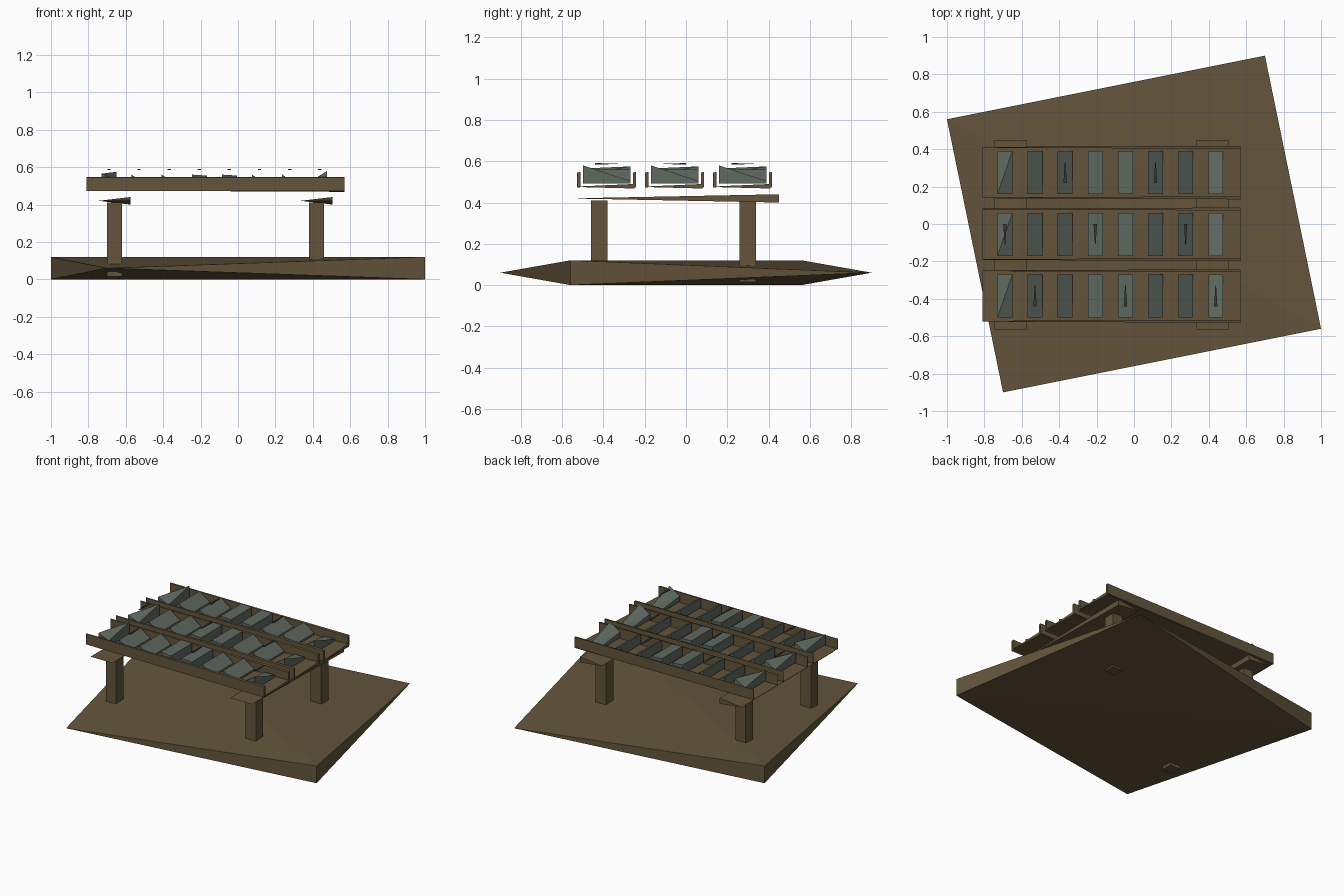
import bpy
import bmesh

cube = bpy.data.objects.get("Cube")
if cube:
    bpy.data.objects.remove(cube, do_unlink=True)


def material(name, rgb):
    mat = bpy.data.materials.new(name)
    mat.use_nodes = True
    colour = (*rgb, 1)
    mat.diffuse_color = colour
    mat.node_tree.nodes["Principled BSDF"].inputs["Base Color"].default_value = colour
    return mat


wood = material("brown wood", (0.127, 0.091, 0.045))
stone = material("grey green", (0.114, 0.141, 0.119))
dark = material("dark grey", (0.04, 0.042, 0.038))


def wedge(name, corners, mat):
    """Four-cornered slab; each corner is (x, y, bottom, top), folded along corners 0-2."""
    bm = bmesh.new()
    low = [bm.verts.new((x, y, z)) for x, y, z, _ in corners]
    high = [bm.verts.new((x, y, z)) for x, y, _, z in corners]
    for a, b, c in ((0, 1, 2), (0, 2, 3)):
        bm.faces.new((high[a], high[b], high[c]))
        bm.faces.new((low[c], low[b], low[a]))
    for i in range(4):
        j = (i + 1) % 4
        bm.faces.new((low[i], low[j], high[j], high[i]))
    # Corners with no thickness close to a point
    bmesh.ops.remove_doubles(bm, verts=bm.verts, dist=0.0001)
    bmesh.ops.recalc_face_normals(bm, faces=bm.faces)
    mesh = bpy.data.meshes.new(name)
    bm.to_mesh(mesh)
    bm.free()
    mesh.materials.append(mat)
    obj = bpy.data.objects.new(name, mesh)
    bpy.context.collection.objects.link(obj)
    return obj


def box(name, x0, x1, y0, y1, z0, z1, mat):
    corners = [(x, y, z0, z1) for x, y in ((x0, y0), (x1, y0), (x1, y1), (x0, y1))]
    return wedge(name, corners, mat)


# Twisted ground slab, thick at two opposite corners
wedge("ground_slab", [(-1, 0.56, 0, 0.12), (-0.7, -0.9, 0.06, 0.06),
                      (1, -0.56, 0, 0.12), (0.7, 0.9, 0.06, 0.06)], wood)

# Posts and the tapering cross beams over them
for side, x in (("right", -0.66), ("left", 0.42)):
    for end, y in (("front", -0.42), ("back", 0.30)):
        box(f"{end}_{side}_post", x - 0.04, x + 0.04, y - 0.04, y + 0.04, 0.015, 0.41, wood)
    wedge(f"{side}_cross_beam", [(x + 0.085, 0.45, 0.40, 0.44), (x - 0.085, 0.45, 0.42, 0.42),
                                 (x - 0.085, -0.565, 0.42, 0.42), (x + 0.085, -0.565, 0.42, 0.42)], wood)

# Top heights of each panel: front right, front left, back left, back right
LEAN = (0.56, 0.505, 0.505, 0.56)
FLAT = (0.56, 0.555, 0.555, 0.56)
FIRST = (0.565, 0.53, 0.575, 0.53)
LAST = (0.53, 0.58, 0.505, 0.505)
PANELS = (FIRST, LEAN, LEAN, FLAT, FLAT, LEAN, LEAN, LAST)
X0, X1 = -0.81, 0.57

for row, yc in enumerate((-0.385, -0.055, 0.275)):
    y0, y1 = yc - 0.135, yc + 0.135
    # Tray floor
    wedge(f"tray_floor_{row + 1}", [(X1, y1, 0.468, 0.49), (X0, y1, 0.475, 0.475),
                                    (X0, y0, 0.475, 0.475), (X1, y0, 0.475, 0.478)], wood)
    # Rails, thin at one end
    for end, y in (("front", y0), ("back", y1)):
        wedge(f"{end}_rail_{row + 1}", [(X0, y - 0.002, 0.472, 0.545), (X1, y - 0.008, 0.472, 0.545),
                                        (X1, y + 0.008, 0.475, 0.548), (X0, y + 0.002, 0.475, 0.548)], wood)
    # Leaning panels, with a small sliver above every third one
    for col, tops in enumerate(PANELS):
        x = -0.69 + col * 0.161
        spots = ((-0.04, -0.115), (0.04, -0.115), (0.04, 0.115), (-0.04, 0.115))
        wedge(f"panel_{row + 1}_{col + 1}",
              [(x + dx, yc + dy, 0.492, top) for (dx, dy), top in zip(spots, tops)], stone)
        if col % 3 == (1, 0, 2)[row]:
            flip = -1 if row == 1 else 1
            wide, tip = yc - 0.055 * flip, yc + 0.055 * flip
            wedge(f"sliver_{row + 1}_{col + 1}",
                  [(x - 0.009, wide, 0.585, 0.591), (x + 0.009, wide, 0.585, 0.591),
                   (x + 0.002, tip, 0.586, 0.589), (x - 0.002, tip, 0.586, 0.589)], dark)
